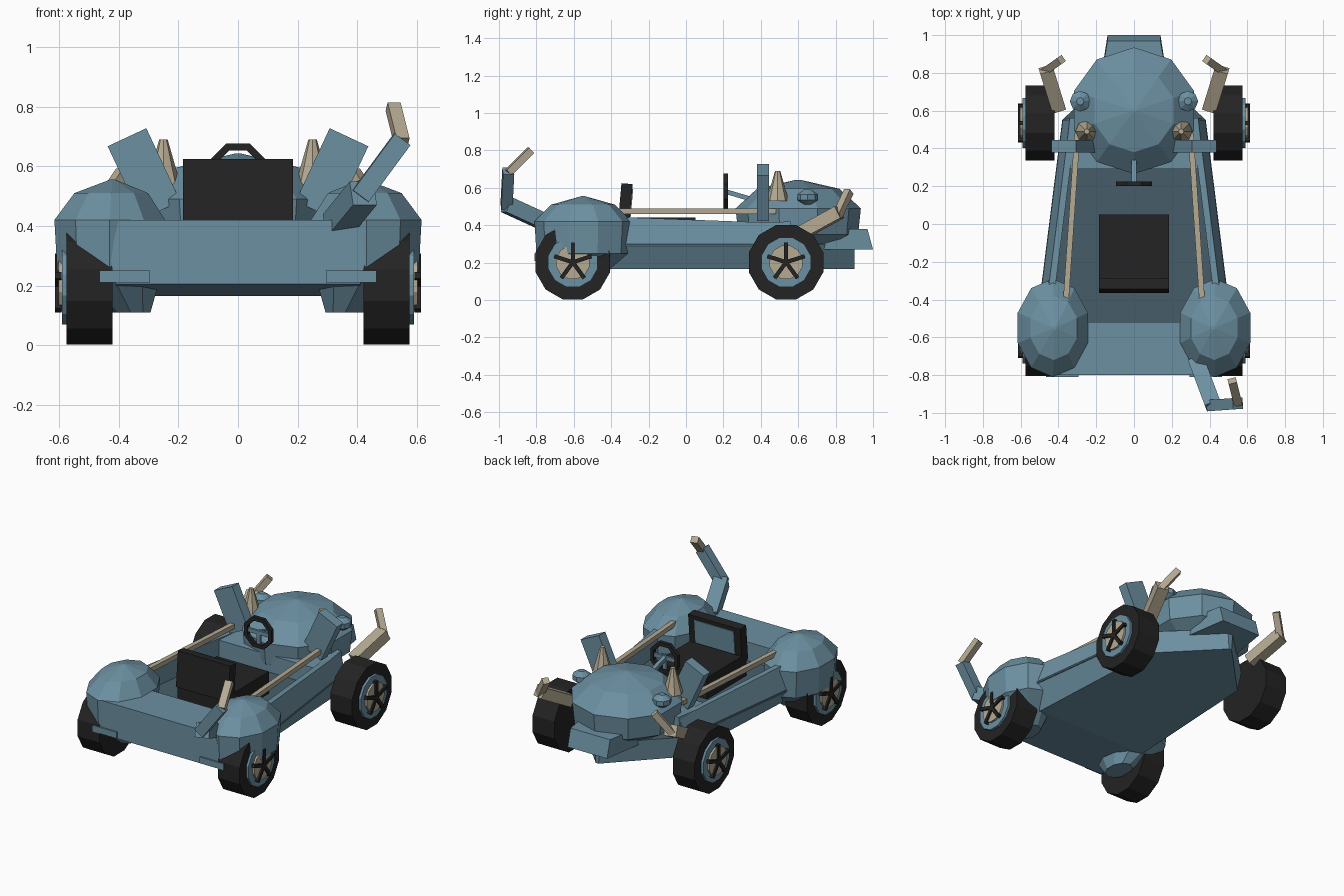
import bpy, bmesh, math
from mathutils import Vector, Matrix

if "Cube" in bpy.data.objects:
    bpy.data.objects.remove(bpy.data.objects["Cube"])


def material(name, rgb):
    m = bpy.data.materials.new(name)
    m.diffuse_color = (*rgb, 1)
    m.use_nodes = True
    m.node_tree.nodes["Principled BSDF"].inputs["Base Color"].default_value = m.diffuse_color
    return m


BLUE = material("body blue", (0.15, 0.28, 0.36))
DARK = material("floor dark blue", (0.062, 0.11, 0.14))
CREAM = material("cream", (0.46, 0.40, 0.29))
BLACK = material("black", (0.017, 0.017, 0.017))


def finish(name, bm, *mats):
    bmesh.ops.recalc_face_normals(bm, faces=bm.faces)
    me = bpy.data.meshes.new(name)
    bm.to_mesh(me)
    bm.free()
    for m in mats:
        me.materials.append(m)
    ob = bpy.data.objects.new(name, me)
    bpy.context.collection.objects.link(ob)
    return ob


def loft(name, rings, *mats):
    """Skin a list of equal-length point rings and cap both ends."""
    bm = bmesh.new()
    rows = [[bm.verts.new(p) for p in r] for r in rings]
    n = len(rows[0])
    for a, b in zip(rows, rows[1:]):
        for i in range(n):
            j = (i + 1) % n
            bm.faces.new((a[i], a[j], b[j], b[i]))
    bm.faces.new(rows[0])
    bm.faces.new(rows[-1])
    return finish(name, bm, *mats)


def box(name, center, size, mat, rot=None):
    bm = bmesh.new()
    m = Matrix.Translation(center) @ (rot or Matrix()) @ Matrix.Diagonal((*size, 1))
    bmesh.ops.create_cube(bm, size=1, matrix=m)
    return finish(name, bm, mat)


def bar(name, a, b, w, h, mat):
    a, b = Vector(a), Vector(b)
    d = b - a
    return box(name, (a + b) / 2, (w, h, d.length), mat,
               d.to_track_quat('Z', 'Y').to_matrix().to_4x4())


def cyl(name, center, r1, r2, depth, sides, mat, rot=None):
    bm = bmesh.new()
    bmesh.ops.create_cone(bm, cap_ends=True, segments=sides, radius1=r1, radius2=r2,
                          depth=depth, matrix=Matrix.Translation(center) @ (rot or Matrix()))
    return finish(name, bm, mat)


def ellipse(cx, cy, z, rx, ry, n, turn=0.0):
    return [(cx + rx * math.cos(turn + math.tau * i / n),
             cy + ry * math.sin(turn + math.tau * i / n), z) for i in range(n)]


# Hull: pointed at the nose, flared at mid height, dark floor on top
sections = [(-0.8, 0.41, 0.43, 0.205), (-0.4, 0.40, 0.50, 0.165),
            (0.55, 0.35, 0.38, 0.165), (0.9, 0.01, 0.02, 0.165)]
hull = loft("hull", [[(-b, y, z), (b, y, z), (w, y, 0.30), (-w, y, 0.30)]
                     for y, b, w, z in sections], BLUE, DARK)
for p in hull.data.polygons:
    if p.normal.z > 0.9:
        p.material_index = 1

# Rear deck and dashboard
loft("rear_deck", [[(-0.43, y, 0.29), (0.43, y, 0.29), (0.40, y, 0.42), (-0.40, y, 0.42)]
                   for y in (-0.8, -0.52)], BLUE)
loft("dashboard", [[(-w, y, 0.29), (w, y, 0.29), (w - 0.02, y, z), (-w + 0.02, y, z)]
                   for y, w, z in ((0.29, 0.39, 0.41), (0.56, 0.36, 0.42))], BLUE)

# Head dome and jaw
head = [(0.28, 0.2), (0.35, 0.32), (0.49, 0.335), (0.595, 0.22)]
loft("head", [ellipse(0, 0.6, z, r, r, 10, math.pi / 10) for z, r in head]
     + [ellipse(0, 0.6, 0.643, 0.01, 0.01, 10, math.pi / 10)], BLUE)
loft("jaw", [[(-w, y1, 0.27), (w, y1, 0.27), (w, y2, 0.38), (-w, y2, 0.38)]
             for w, y1, y2 in ((0.2, 0.62, 0.62), (0.14, 1.0, 0.97))], BLUE)

# Seat with inset blue panel on the backrest
box("seat_base", (0, -0.15, 0.37), (0.37, 0.40, 0.14), BLACK)
tilt = Matrix.Rotation(math.radians(-5), 4, 'X')
box("seat_back", (0, -0.325, 0.51), (0.37, 0.06, 0.225), BLACK, tilt)
box("seat_panel", (0, -0.293, 0.52), (0.28, 0.008, 0.15), BLUE, tilt)

# Steering wheel: octagonal rim, hub, spokes and column
SY, SZ = 0.212, 0.58
bm = bmesh.new()
rim = []
for i in range(8):
    a = math.tau * (i + 0.5) / 8
    rim.append([bm.verts.new((r * math.cos(a), SY + dy, SZ + r * math.sin(a)))
                for r, dy in ((0.078, -0.012), (0.104, -0.012), (0.104, 0.012), (0.078, 0.012))])
for i in range(8):
    a, b = rim[i], rim[(i + 1) % 8]
    for k in range(4):
        bm.faces.new((a[k], a[(k + 1) % 4], b[(k + 1) % 4], b[k]))
finish("steering_rim", bm, BLACK)
box("steering_spoke", (0, SY, SZ), (0.17, 0.014, 0.025), BLUE)
box("steering_lower_spoke", (0, SY, SZ - 0.04), (0.025, 0.014, 0.08), BLUE)
bar("steering_column", (0, SY, SZ), (0, 0.38, 0.53), 0.025, 0.025, BLUE)

ROLL = Matrix.Rotation(math.pi / 2, 4, 'Y')
for s, side in ((-1, "left"), (1, "right")):
    # Cockpit side wall
    loft(side + "_wall", [[(s * w, y, 0.29), (s * (w - 0.04), y, zt),
                           (s * (w - 0.075), y, zt), (s * (w - 0.075), y, 0.29)]
                          for y, w, zt in ((-0.6, 0.47, 0.44), (-0.4, 0.50, 0.445),
                                           (0.55, 0.38, 0.41))], BLUE)
    # Rounded rear fender, with a bowl below
    fender = [(0.11, 0.07, 0.10, 0.36, -0.57), (0.25, 0.185, 0.25, 0.43, -0.55),
              (0.42, 0.195, 0.26, 0.43, -0.55), (0.51, 0.13, 0.17, 0.425, -0.55),
              (0.555, 0.01, 0.01, 0.42, -0.55)]
    loft(side + "_fender", [ellipse(s * cx, cy, z, rx, ry, 10, math.pi / 10)
                            for z, rx, ry, cx, cy in fender], BLUE)
    box(side + "_bumper", (s * 0.38, -0.79, 0.23), (0.17, 0.04, 0.04), BLUE)

    # Wheels: tyre, rim, hub and five spokes
    for y, end in ((0.535, "front"), (-0.605, "rear")):
        n = side + "_" + end
        turn = ROLL @ Matrix.Rotation(math.pi / 12, 4, 'Z')
        cyl(n + "_tyre", (s * 0.4975, y, 0.202), 0.206, 0.206, 0.155, 12, BLACK, turn)
        cyl(n + "_rim", (s * 0.565, y, 0.202), 0.137, 0.137, 0.05, 12, BLUE, turn)
        cyl(n + "_hub", (s * 0.575, y, 0.202), 0.092, 0.092, 0.055, 12, CREAM, turn)
        for k in range(5):
            a = math.tau * k / 5 + math.pi / 2
            bar(n + "_spoke", (s * 0.602, y, 0.202),
                (s * 0.602, y + 0.105 * math.cos(a), 0.202 + 0.105 * math.sin(a)),
                0.022, 0.022, BLACK)

    # Cream side rail
    bar(side + "_rail", (s * 0.36, -0.4, 0.475), (s * 0.30, 0.48, 0.475), 0.03, 0.03, CREAM)
    # Ear, horn and eye
    box(side + "_ear", (s * 0.315, 0.412, 0.575), (0.143, 0.065, 0.27), BLUE,
        Matrix.Rotation(s * math.radians(25), 4, 'Y'))
    cyl(side + "_horn", (s * 0.25, 0.49, 0.61), 0.06, 0.014, 0.16, 8, CREAM)
    loft(side + "_eye", [ellipse(s * 0.285, 0.65, z, r, r, 8)
                         for z, r in ((0.51, 0.02), (0.535, 0.055), (0.565, 0.055),
                                      (0.59, 0.02))], BLUE)
    # Front arm and hand
    bar(side + "_arm", (s * 0.40, 0.61, 0.355), (s * 0.465, 0.82, 0.47), 0.075, 0.07, CREAM)
    bar(side + "_hand", (s * 0.47, 0.81, 0.45), (s * 0.385, 0.87, 0.58), 0.04, 0.04, CREAM)

# Bent tail with a cream tip
bar("tail_base", (0.33, -0.72, 0.40), (0.42, -0.96, 0.51), 0.085, 0.085, BLUE)
bar("tail_middle", (0.41, -0.96, 0.50), (0.55, -0.95, 0.69), 0.06, 0.065, BLUE)
bar("tail_tip", (0.55, -0.95, 0.68), (0.52, -0.83, 0.80), 0.045, 0.04, CREAM)
